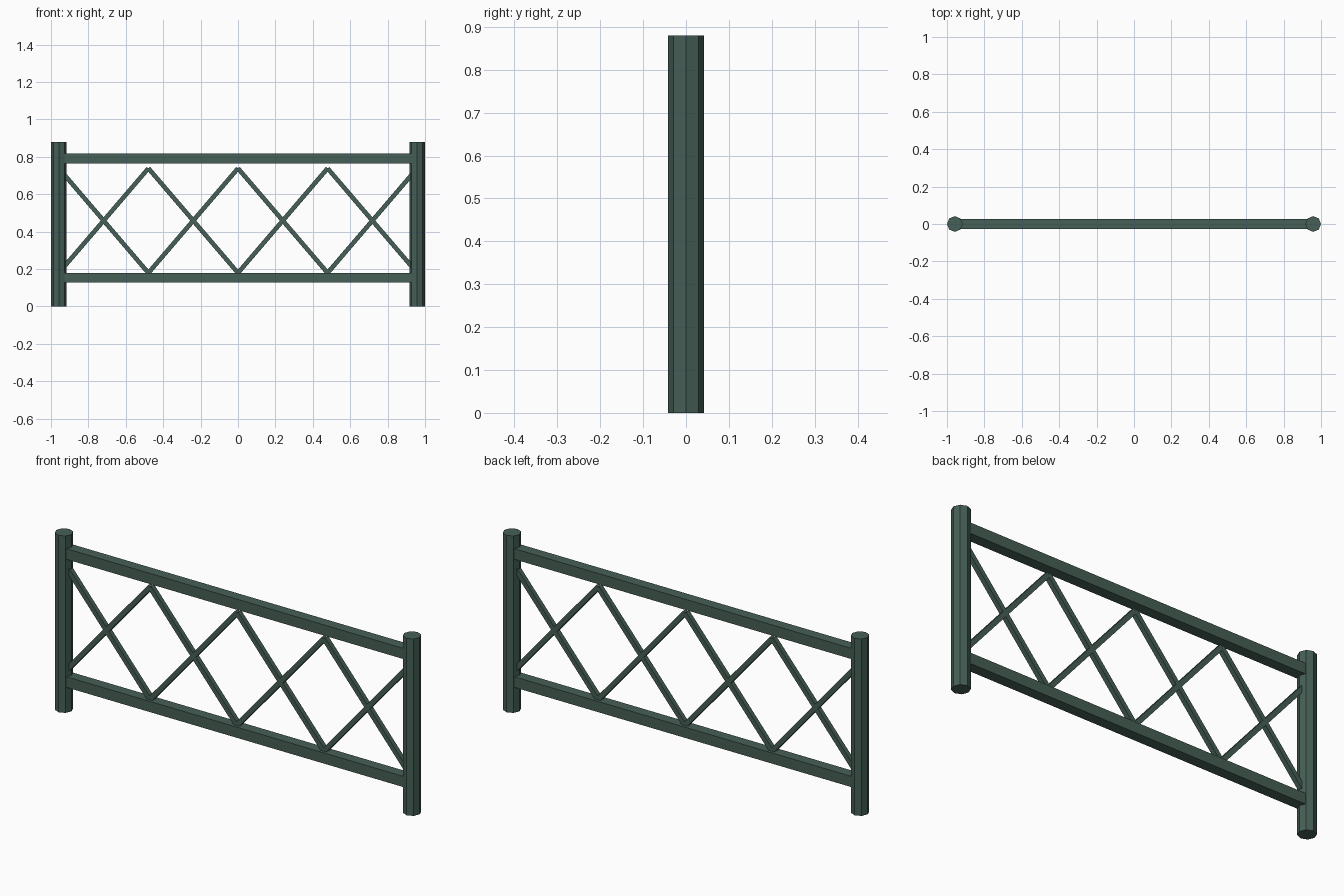
import bpy
import math

if "Cube" in bpy.data.objects:
    bpy.data.objects.remove(bpy.data.objects["Cube"])

POST_X, POST_R, POST_H = 0.958, 0.042, 0.88
RAIL = 0.053
BAR = 0.024
LOW_Z, HIGH_Z = 0.179, 0.738
BAYS = 4

green = bpy.data.materials.new("dark_green")
green.diffuse_color = (0.061, 0.115, 0.092, 1)
green.use_nodes = True
green.node_tree.nodes["Principled BSDF"].inputs["Base Color"].default_value = green.diffuse_color


def finish(name):
    obj = bpy.context.object
    obj.name = name
    obj.data.materials.append(green)
    return obj


def beam(name, start, end, size):
    """Square bar between two (x, z) points in the fence plane."""
    dx, dz = end[0] - start[0], end[1] - start[1]
    bpy.ops.mesh.primitive_cube_add(
        size=1,
        location=((start[0] + end[0]) / 2, 0, (start[1] + end[1]) / 2),
        rotation=(0, -math.atan2(dz, dx), 0))
    bpy.context.object.scale = (math.hypot(dx, dz), size, size)
    return finish(name)


# Octagonal end posts, with corners on the axes
for side, sx in (("left", -1), ("right", 1)):
    bpy.ops.mesh.primitive_cylinder_add(
        vertices=8, radius=POST_R, depth=POST_H,
        location=(sx * POST_X, 0, POST_H / 2))
    finish(side + "_post")

# Horizontal rails
for name, z in (("bottom_rail", 0.153), ("top_rail", 0.79)):
    beam(name, (-POST_X, z), (POST_X, z), RAIL)

# Crossed lattice bars, one X per bay
bay = 2 * POST_X / BAYS
for i in range(BAYS):
    x0 = -POST_X + i * bay
    x1 = x0 + bay
    beam(f"rising_brace_{i + 1}", (x0, LOW_Z), (x1, HIGH_Z), BAR)
    beam(f"falling_brace_{i + 1}", (x0, HIGH_Z), (x1, LOW_Z), BAR)
